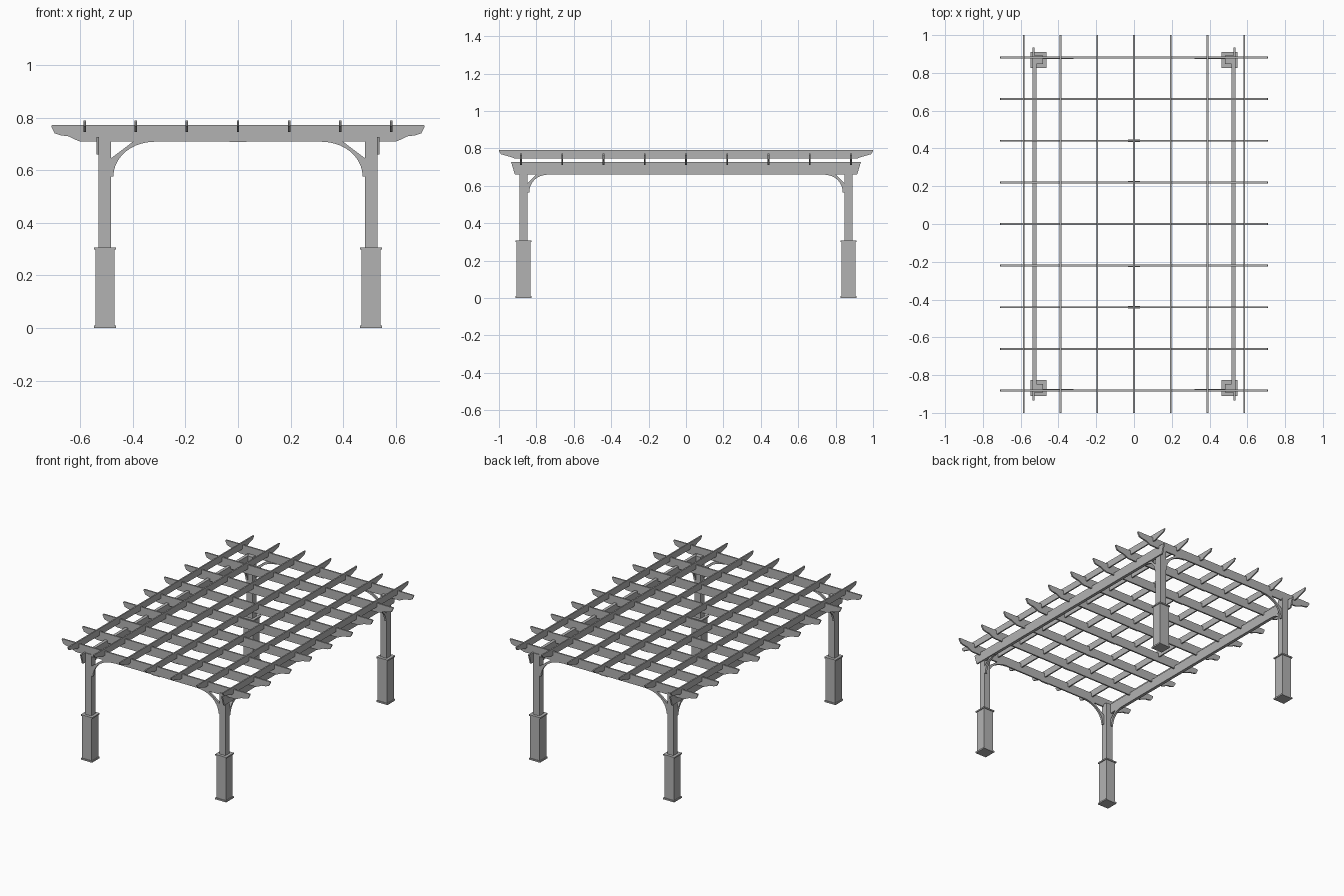
import bpy, bmesh
from math import sin, cos, pi

cube = bpy.data.objects.get("Cube")
if cube:
    bpy.data.objects.remove(cube, do_unlink=True)

grey = bpy.data.materials.new("grey timber")
grey.use_nodes = True
COLOUR = (0.45, 0.45, 0.45, 1)
grey.diffuse_color = COLOUR
grey.node_tree.nodes["Principled BSDF"].inputs["Base Color"].default_value = COLOUR


def board(name, outline, axis, centre, thickness):
    """Extrude an outline of (length, height) points; the board runs along the given axis."""
    bm = bmesh.new()
    a, b = centre - thickness / 2, centre + thickness / 2
    place = (lambda u, v, t: (u, t, v)) if axis == "x" else (lambda u, v, t: (t, u, v))
    face = bm.faces.new([bm.verts.new(place(u, v, a)) for u, v in outline])
    moved = bmesh.ops.extrude_face_region(bm, geom=[face])["geom"]
    shift = (0, b - a, 0) if axis == "x" else (b - a, 0, 0)
    bmesh.ops.translate(bm, vec=shift, verts=[g for g in moved if isinstance(g, bmesh.types.BMVert)])
    bmesh.ops.recalc_face_normals(bm, faces=bm.faces)
    mesh = bpy.data.meshes.new(name)
    bm.to_mesh(mesh)
    bm.free()
    mesh.materials.append(grey)
    obj = bpy.data.objects.new(name, mesh)
    bpy.context.collection.objects.link(obj)
    return obj


def block(name, x, y, z0, z1, wx, wy):
    h = wx / 2
    return board(name, [(x - h, z0), (x + h, z0), (x + h, z1), (x - h, z1)], "x", y, wy)


def both_ends(half):
    """Complete a board outline from its positive end, listed bottom to top."""
    return half + [(-u, v) for u, v in reversed(half)]


def brace_outline(side, post, reach, low, high, heel, toe):
    """Curved knee brace between a post face and the timber above it."""
    arc = [(reach + (post - 0.01 - reach) * cos(i * pi / 20),
            low + (high - 0.004 - low) * sin(i * pi / 20)) for i in range(11)]
    points = [(post, low)] + arc + [(reach, high), (toe, high), (post, heel)]
    return [(side * u, v) for u, v in points]


# Rafters across the width, with shaped tails
rafter = both_ends([(0.603, 0.71), (0.622, 0.718), (0.645, 0.729), (0.675, 0.733),
                    (0.697, 0.74), (0.71, 0.765), (0.708, 0.772)])
for i in range(9):
    y = (i - 4) * 0.2205
    board(f"rafter_{i + 1}", rafter, "x", y, 0.01)
    block(f"rafter_splice_{i + 1}", 0, y, 0.707, 0.712, 0.064, 0.012)

# Purlins along the length, notched over the rafters
purlin = both_ends([(0.914, 0.745), (0.928, 0.751), (0.945, 0.756), (0.99, 0.769),
                    (1.0, 0.785), (1.0, 0.79)])
for i in range(7):
    board(f"purlin_{i + 1}", purlin, "y", (i - 3) * 0.1945, 0.009)

for sx, side in ((-1, "right"), (1, "left")):
    # Side beams: an outer full-length board and an inner one between the posts
    board(f"outer_beam_{side}", both_ends([(0.915, 0.66), (0.935, 0.727)]), "y", sx * 0.533, 0.01)
    board(f"inner_beam_{side}", both_ends([(0.85, 0.66), (0.85, 0.727)]), "y", sx * 0.523, 0.012)
    for sy, end in ((-1, "front"), (1, "back")):
        tag = f"{end}_{side}"
        x, y = sx * 0.5065, sy * 0.869
        # Post with its boxed pedestal
        block(f"post_{tag}", x, y, 0.3, 0.725, 0.047, 0.045)
        block(f"pedestal_{tag}", x, y, 0.005, 0.3, 0.073, 0.073)
        block(f"pedestal_foot_{tag}", x, y, 0, 0.01, 0.084, 0.084)
        block(f"pedestal_cap_{tag}", x, y, 0.298, 0.307, 0.084, 0.084)
        # Knee braces under the end rafter and the side beam
        across = brace_outline(sx, 0.484, 0.32, 0.577, 0.712, 0.645, 0.395)
        board(f"rafter_brace_{tag}", across, "x", sy * 0.88, 0.014)
        along = brace_outline(sy, 0.848, 0.745, 0.565, 0.662, 0.612, 0.80)
        board(f"beam_brace_{tag}", along, "y", sx * 0.523, 0.014)
